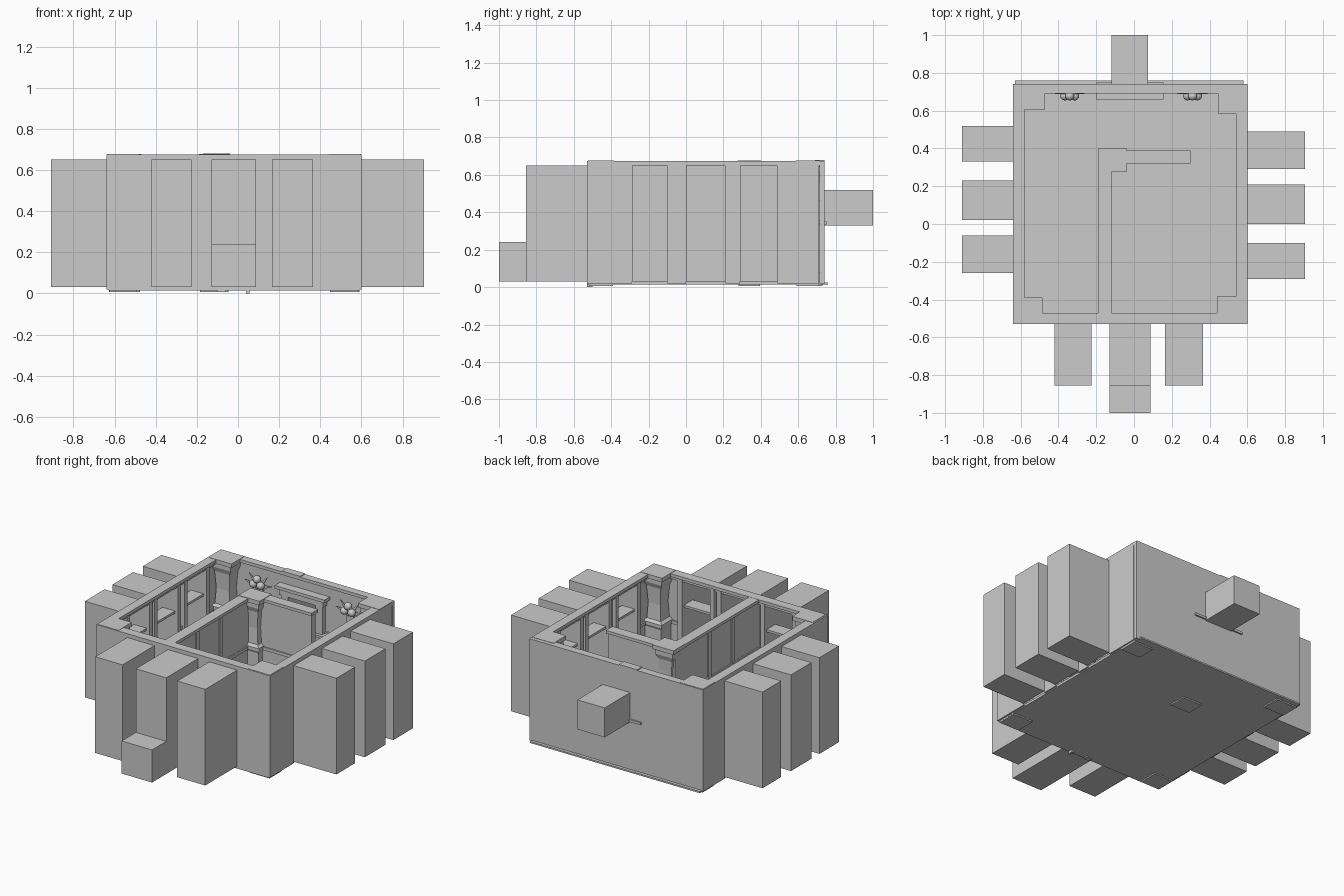
import bpy, bmesh, math
from mathutils import Vector, Matrix

if "Cube" in bpy.data.objects:
    bpy.data.objects.remove(bpy.data.objects["Cube"])

TOP = 0.67


def mesh_object(name, bm):
    bmesh.ops.recalc_face_normals(bm, faces=bm.faces)
    me = bpy.data.meshes.new(name)
    bm.to_mesh(me)
    bm.free()
    ob = bpy.data.objects.new(name, me)
    bpy.context.collection.objects.link(ob)
    return ob


def add_box(bm, x0, x1, y0, y1, z0, z1, skip=None):
    """Axis-aligned box; skip is the outward normal of a face left open."""
    m = Matrix.Translation(((x0 + x1) / 2, (y0 + y1) / 2, (z0 + z1) / 2)) @ \
        Matrix.Diagonal((abs(x1 - x0), abs(y1 - y0), abs(z1 - z0), 1))
    vs = bmesh.ops.create_cube(bm, size=1, matrix=m)["verts"]
    if skip:
        c = Vector(((x0 + x1) / 2, (y0 + y1) / 2, (z0 + z1) / 2))
        faces = {f for v in vs for f in v.link_faces}
        far = max(faces, key=lambda f: (f.calc_center_median() - c).normalized().dot(Vector(skip)))
        bmesh.ops.delete(bm, geom=[far], context='FACES_ONLY')


def boxes(name, rows):
    bm = bmesh.new()
    for r in rows:
        add_box(bm, *r)
    return mesh_object(name, bm)


def side_box(side, base, s0, s1, d0, d1, z0, z1):
    """s runs along the wall, d is distance outward from its outer face."""
    if side == "left":
        return (base - d1, base - d0, s0, s1, z0, z1)
    if side == "right":
        return (base + d0, base + d1, s0, s1, z0, z1)
    return (s0, s1, base - d1, base - d0, z0, z1)


# floor with a thin ledge at the back
boxes("floor", [(-0.63, 0.59, -0.53, 0.74, 0.015, 0.03), (-0.63, 0.58, 0.73, 0.76, 0.015, 0.025)])

# three walls with tall openings, each opening leading into an outside alcove
walls = {
    "left": (-0.64, -0.53, 0.735, 0.27, (1, 0, 0), [(-0.26, -0.06), (0.02, 0.23), (0.33, 0.52)]),
    "right": (0.60, -0.53, 0.71, 0.305, (-1, 0, 0), [(-0.29, -0.10), (0.0, 0.21), (0.29, 0.49)]),
    "front": (-0.53, -0.64, 0.60, 0.325, (0, 1, 0), [(-0.42, -0.225), (-0.13, 0.087), (0.165, 0.365)]),
}
for side, (base, start, end, depth, inward, gaps) in walls.items():
    B = lambda *a: side_box(side, base, *a)
    wall, trim = [], []
    edges = [start] + [v for g in gaps for v in g] + [end]
    for a, b in zip(edges[::2], edges[1::2]):
        wall.append(B(a, b, -0.025, 0, 0.02, TOP))
        trim.append(B(a, b, -0.035, -0.025, 0.03, 0.08))
        trim.append(B(a, b, -0.035, -0.025, 0.34, 0.36))
    for a, b in gaps:
        wall.append(B(a, b, -0.025, 0, 0.65, TOP))
        # pilasters flanking the opening, and the shelf in it
        for p in (a - 0.03, b):
            trim.append(B(p, p + 0.03, -0.05, -0.025, 0.03, 0.65))
        trim.append(B(a, b, -0.03, 0.06, 0.465, 0.48))
    trim.append(B(start, end, -0.06, 0, 0.655, 0.675))
    trim.append(B(start, end, -0.045, -0.02, 0.635, 0.655))
    boxes(side + "_wall", wall)
    boxes(side + "_wall_trim", trim)
    bm = bmesh.new()
    for a, b in gaps:
        add_box(bm, *B(a, b, 0, depth, 0.03, 0.65), skip=inward)
    mesh_object(side + "_alcoves", bm)
bm = bmesh.new()
add_box(bm, -0.13, 0.087, -1.0, -0.855, 0.03, 0.24, skip=(0, 1, 0))
mesh_object("entry_step", bm)

# back wall around the small square recess
boxes("back_wall", [
    (-0.64, -0.12, 0.715, 0.74, 0.02, TOP), (0.075, 0.60, 0.715, 0.74, 0.02, TOP),
    (-0.12, 0.075, 0.715, 0.74, 0.02, 0.33), (-0.12, 0.075, 0.715, 0.74, 0.52, TOP)])
boxes("back_wall_trim", [
    (-0.64, 0.60, 0.69, 0.74, 0.655, 0.675), (-0.6, 0.57, 0.705, 0.715, 0.03, 0.08),
    (-0.6, 0.57, 0.705, 0.715, 0.34, 0.36)])
bm = bmesh.new()
add_box(bm, -0.12, 0.075, 0.74, 1.0, 0.33, 0.52, skip=(0, -1, 0))
mesh_object("back_recess", bm)

# mantel and frame around the recess
boxes("mantel_frame", [
    (-0.17, -0.12, 0.68, 0.715, 0.34, 0.55), (0.075, 0.125, 0.68, 0.715, 0.34, 0.55),
    (-0.18, 0.135, 0.675, 0.715, 0.53, 0.57), (-0.20, 0.155, 0.66, 0.715, 0.57, 0.59),
    (-0.20, 0.155, 0.66, 0.75, 0.335, 0.35), (-0.17, 0.125, 0.68, 0.715, 0.03, 0.335),
    (-0.17, -0.04, 0.69, 0.74, 0.67, 0.68)])


# square columns with pedestal, tapered shaft and capital
def column(name, x0, x1, y0, y1):
    cx, cy = (x0 + x1) / 2, (y0 + y1) / 2
    hx, hy = (x1 - x0) / 2, (y1 - y0) / 2
    profile = [(0.92, 0.007), (0.92, 0.07), (0.78, 0.09), (0.74, 0.33), (0.86, 0.345),
               (0.86, 0.365), (0.64, 0.38), (0.56, 0.48), (0.66, 0.59), (0.84, 0.62),
               (0.84, 0.645), (1.0, 0.65), (1.0, 0.677)]
    bm = bmesh.new()
    rings = [[bm.verts.new((cx + sx * hx * k, cy + sy * hy * k, z))
              for sx, sy in ((-1, -1), (1, -1), (1, 1), (-1, 1))] for k, z in profile]
    for lo, hi in zip(rings, rings[1:]):
        for i in range(4):
            j = (i + 1) % 4
            bm.faces.new((lo[i], lo[j], hi[j], hi[i]))
    bm.faces.new(rings[0][::-1])
    bm.faces.new(rings[-1])
    mesh_object(name, bm)


column("back_left_column", -0.635, -0.47, 0.605, 0.735)
column("back_right_column", 0.445, 0.598, 0.585, 0.715)
column("front_left_column", -0.63, -0.485, -0.525, -0.39)
column("front_right_column", 0.44, 0.595, -0.525, -0.385)
column("partition_column", -0.19, -0.04, 0.275, 0.40)

# L-shaped partition with cornice, base, rail and upright strips
boxes("partition", [(-0.175, -0.135, -0.51, 0.36, 0.02, 0.655), (-0.12, 0.29, 0.335, 0.375, 0.02, 0.655)])
strips = [(-0.19, -0.12, -0.47, 0.30, 0.655, 0.674), (-0.06, 0.30, 0.32, 0.388, 0.655, 0.674)]
for z0, z1 in ((0.03, 0.08), (0.34, 0.36)):
    strips += [(-0.183, -0.127, -0.5, 0.30, z0, z1), (-0.06, 0.296, 0.328, 0.382, z0, z1)]
for y in (-0.24, 0.0):
    strips.append((-0.182, -0.128, y, y + 0.03, 0.03, 0.655))
boxes("partition_trim", strips)

# wall lamps: plate, leaves and three globes
for side, cx in (("left", -0.34), ("right", 0.31)):
    bm = bmesh.new()
    add_box(bm, cx - 0.025, cx + 0.025, 0.70, 0.715, 0.46, 0.56)
    for ang in (-75, -40, 40, 75):
        a = math.radians(ang)
        m = Matrix.Translation((cx + 0.05 * math.sin(a), 0.692, 0.53 + 0.05 * math.cos(a))) @ \
            Matrix.Rotation(a, 4, 'Y') @ Matrix.Diagonal((1, 0.5, 1, 1))
        bmesh.ops.create_cone(bm, cap_ends=True, segments=6, radius1=0.018, radius2=0.002,
                              depth=0.1, matrix=m)
    mesh_object(side + "_lamp_bracket", bm)
    bm = bmesh.new()
    for dx, dz in ((-0.026, 0.55), (0.026, 0.55), (0, 0.585)):
        bmesh.ops.create_uvsphere(bm, u_segments=16, v_segments=10, radius=0.024,
                                  matrix=Matrix.Translation((cx + dx, 0.678, dz)))
    for f in bm.faces:
        f.smooth = True
    mesh_object(side + "_lamp_globes", bm)

# thin plates under the floor and small door stops at the front
boxes("under_plates", [(0.04, 0.055, -0.53, -0.50, 0.0, 0.02), (-0.10, -0.06, -0.53, -0.50, 0.008, 0.02)])
